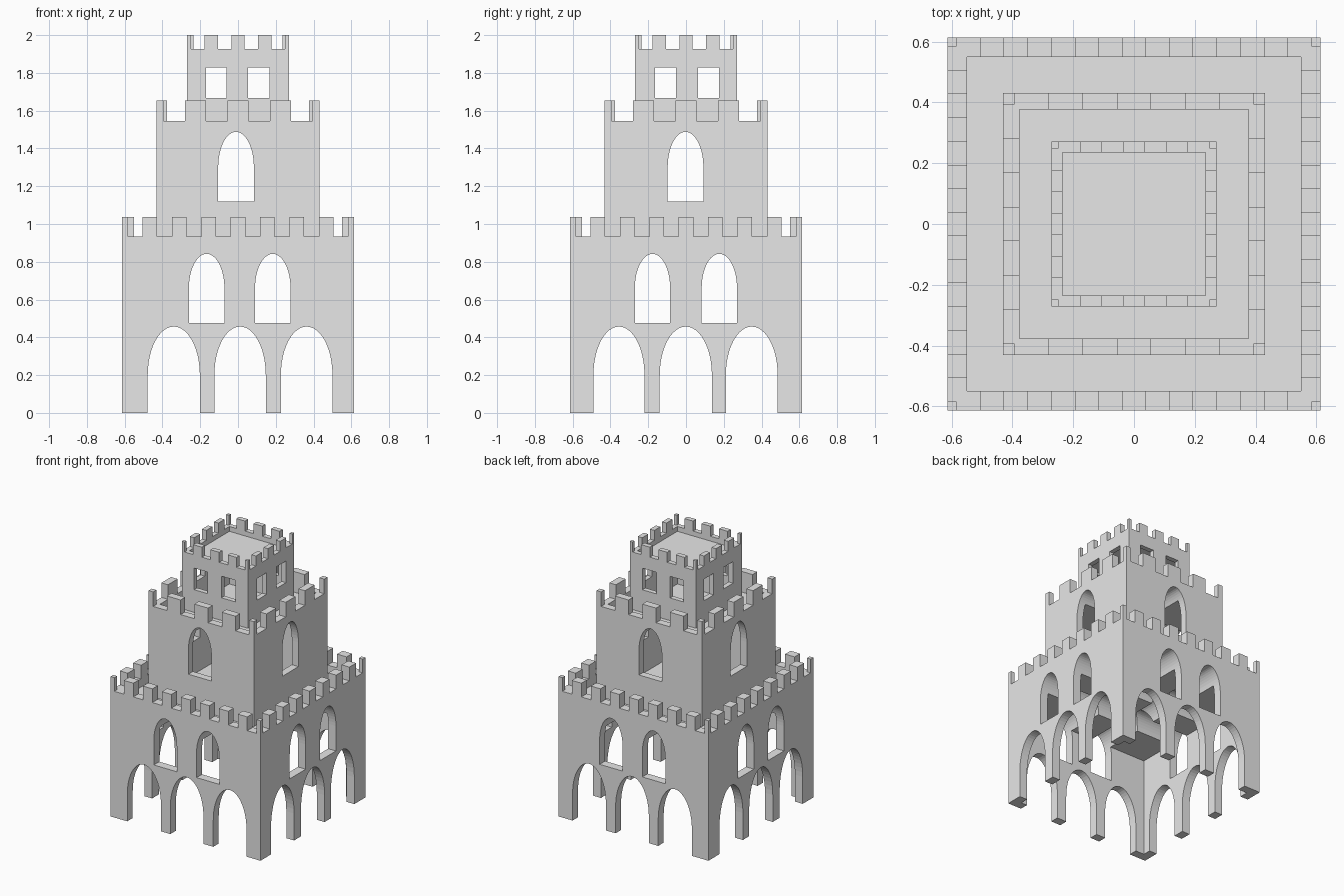
import bpy, bmesh, math

if "Cube" in bpy.data.objects:
    bpy.data.objects.remove(bpy.data.objects["Cube"])

stone = bpy.data.materials.new("grey_stone")
stone.diffuse_color = (0.8, 0.8, 0.8, 1)
stone.use_nodes = True
stone.node_tree.nodes["Principled BSDF"].inputs["Base Color"].default_value = stone.diffuse_color


def add_box(bm, x0, x1, y0, y1, z0, z1):
    v = bmesh.ops.create_cube(bm, size=1)["verts"]
    for p in v:
        p.co = (x0 + (p.co.x + .5) * (x1 - x0),
                y0 + (p.co.y + .5) * (y1 - y0),
                z0 + (p.co.z + .5) * (z1 - z0))


def add_opening(bm, axis, a, b, z0, z1, spring):
    """Prism through the whole building, round headed when a spring height is given."""
    pts = [(a, z0), (b, z0)]
    if spring is None:
        pts += [(b, z1), (a, z1)]
    else:
        c, r = (a + b) / 2, (b - a) / 2
        pts += [(c + r * math.cos(math.pi * i / 24),
                 spring + (z1 - spring) * math.sin(math.pi * i / 24)) for i in range(25)]
    def place(u, z, d):
        return (u, d, z) if axis == "y" else (d, u, z)
    near = [bm.verts.new(place(u, z, -1)) for u, z in pts]
    far = [bm.verts.new(place(u, z, 1)) for u, z in pts]
    bm.faces.new(near)
    bm.faces.new(far[::-1])
    for i in range(len(pts)):
        j = (i + 1) % len(pts)
        bm.faces.new((near[j], near[i], far[i], far[j]))


def finish(bm, name):
    bmesh.ops.recalc_face_normals(bm, faces=bm.faces[:])
    me = bpy.data.meshes.new(name)
    bm.to_mesh(me)
    bm.free()
    ob = bpy.data.objects.new(name, me)
    bpy.context.collection.objects.link(ob)
    me.materials.append(stone)
    return ob


def cut(ob, bm):
    cutter = finish(bm, "cutter")
    cutter.hide_render = True
    m = ob.modifiers.new("cut", "BOOLEAN")
    m.operation, m.solver, m.object = "DIFFERENCE", "EXACT", cutter
    bpy.context.view_layer.objects.active = ob
    bpy.ops.object.modifier_apply(modifier=m.name)
    bpy.data.objects.remove(cutter, do_unlink=True)


def tier(name, half, wall, base, ceiling, roof, crenel, top, gap, merlons, front, side):
    bm = bmesh.new()
    add_box(bm, -half, half, -half, half, base, top)
    ob = finish(bm, name)
    inner = half - wall
    # room below and recessed roof terrace above
    bm = bmesh.new()
    add_box(bm, -inner, inner, -inner, inner, base - .1, ceiling)
    add_box(bm, -inner, inner, -inner, inner, roof, top + .1)
    cut(ob, bm)
    # battlement gaps, one pair of walls at a time
    for axis in "xy":
        bm = bmesh.new()
        for i in range(merlons + 1):
            c = (i - merlons / 2) * 2 * gap
            for lo, hi in ((-half - .1, -inner + .005), (inner - .005, half + .1)):
                span, cross = (c - gap / 2, c + gap / 2), (lo, hi)
                xs, ys = (span, cross) if axis == "y" else (cross, span)
                add_box(bm, *xs, *ys, crenel, top + .1)
        cut(ob, bm)
    # doors and windows run straight through opposite walls
    for axis, openings in (("y", front), ("x", side)):
        bm = bmesh.new()
        for o in openings:
            add_opening(bm, axis, *o)
        cut(ob, bm)
    return ob


def row(spans, z0, z1, spring):
    return [(a, b, z0, z1, spring) for a, b in spans]


# lower tier: three arches and two round-headed windows per wall
tier("lower_tier", .614, .064, 0, .74, .875, .935, 1.037, .0778, 7,
     row([(-.478, -.202), (-.125, .147), (.227, .5)], -.1, .457, .2)
     + row([(-.26, -.072), (.09, .278)], .476, .842, .66),
     row([(-.49, -.22), (-.139, .137), (.211, .485)], -.1, .457, .2)
     + row([(-.271, -.084), (.083, .27)], .476, .842, .66))

# middle tier: one tall window per wall
tier("middle_tier", .431, .054, .875, 1.43, 1.50, 1.545, 1.653, .1125, 3,
     row([(-.105, .084)], 1.12, 1.488, 1.3),
     row([(-.097, .092)], 1.12, 1.488, 1.3))

# top tier: two square windows per wall
tier("top_tier", .271, .036, 1.50, 1.845, 1.89, 1.926, 2.0, .071, 3,
     row([(-.17, -.06), (.053, .168)], 1.668, 1.828, None),
     row([(-.164, -.053), (.063, .174)], 1.668, 1.828, None))
